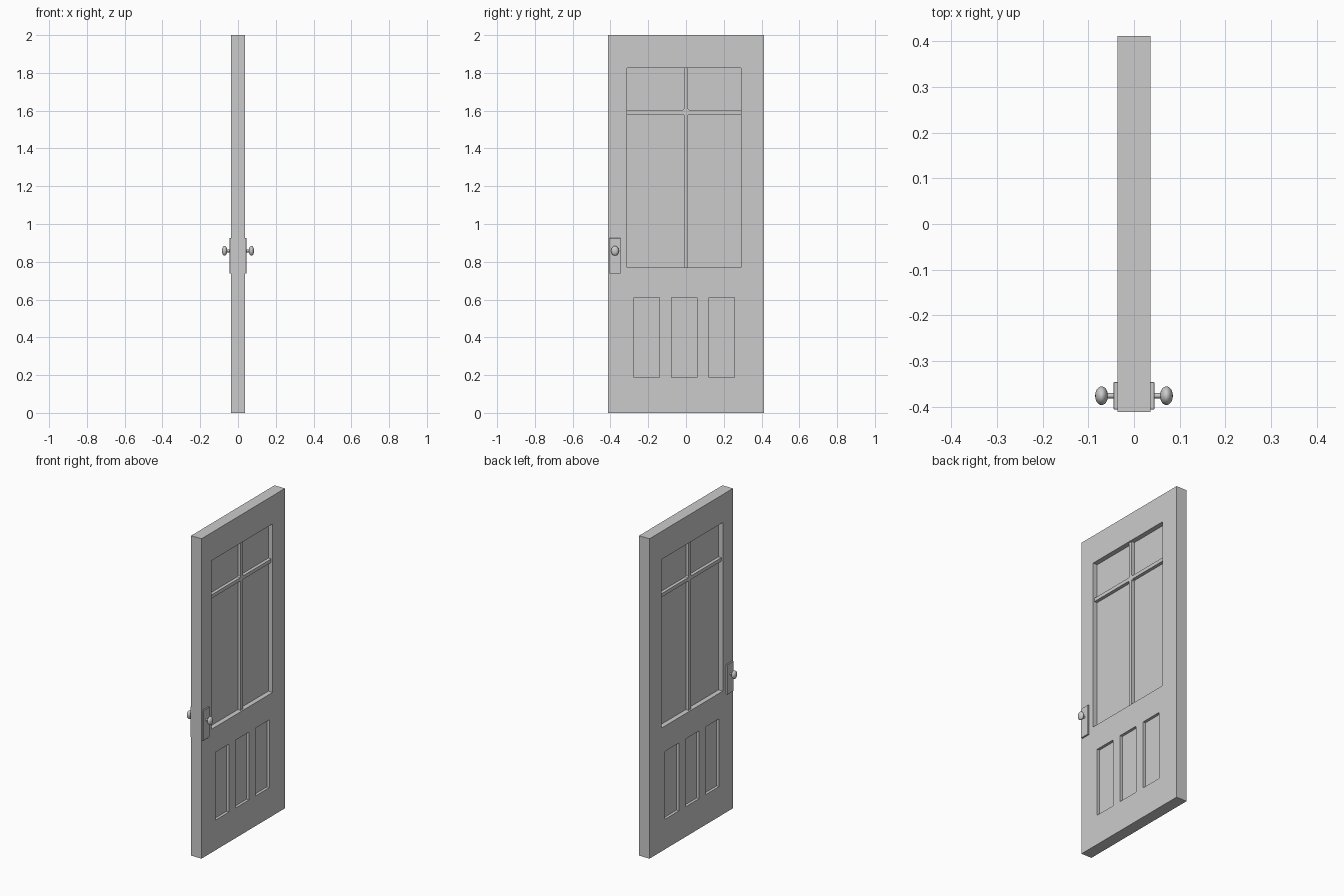
import bpy, bmesh, math
from mathutils import Matrix

if "Cube" in bpy.data.objects:
    bpy.data.objects.remove(bpy.data.objects["Cube"])

T = 0.036            # half thickness of the door
WY0, WY1, WZ0, WZ1 = -0.312, 0.291, 0.771, 1.825   # window opening


def finish(name, bm):
    bmesh.ops.recalc_face_normals(bm, faces=bm.faces)
    me = bpy.data.meshes.new(name)
    bm.to_mesh(me)
    bm.free()
    ob = bpy.data.objects.new(name, me)
    bpy.context.collection.objects.link(ob)
    return ob


def add_box(bm, x0, x1, y0, y1, z0, z1):
    m = Matrix.Translation(((x0 + x1) / 2, (y0 + y1) / 2, (z0 + z1) / 2)) \
        @ Matrix.Diagonal((x1 - x0, y1 - y0, z1 - z0, 1))
    bmesh.ops.create_cube(bm, size=1, matrix=m)


def box(name, *dims):
    bm = bmesh.new()
    add_box(bm, *dims)
    return finish(name, bm)


# Door leaf: slab with a window opening and three recessed panels on each face
door = box("door_leaf", -T, T, -0.412, 0.412, 0, 2)
bm = bmesh.new()
add_box(bm, -0.1, 0.1, WY0, WY1, WZ0, WZ1)
for yc in (-0.208, -0.0095, 0.19):
    for s in (-1, 1):
        x0, x1 = sorted((s * 0.019, s * 0.1))
        add_box(bm, x0, x1, yc - 0.068, yc + 0.068, 0.188, 0.612)
cutter = finish("recess_cutter", bm)
cutter.hide_render = True
mod = door.modifiers.new("recesses", 'BOOLEAN')
mod.operation, mod.solver, mod.object = 'DIFFERENCE', 'EXACT', cutter
bpy.context.view_layer.objects.active = door
bpy.ops.object.modifier_apply(modifier=mod.name)
bpy.data.objects.remove(cutter)

# Window pane
box("window_pane", -0.006, 0.006, WY0, WY1, WZ0, WZ1)

# Glazing bars: one cross outline with chamfered inner corners, extruded
w, c, zc = 0.011, 0.006, 1.592
outline = [
    (-w, WZ0), (w, WZ0), (w, zc - w - c), (w + c, zc - w),
    (WY1, zc - w), (WY1, zc + w), (w + c, zc + w), (w, zc + w + c),
    (w, WZ1), (-w, WZ1), (-w, zc + w + c), (-w - c, zc + w),
    (WY0, zc + w), (WY0, zc - w), (-w - c, zc - w), (-w, zc - w - c),
]
bm = bmesh.new()
face = bm.faces.new([bm.verts.new((-0.026, y, z)) for y, z in outline])
ext = bmesh.ops.extrude_face_region(bm, geom=[face], use_keep_orig=True)
bmesh.ops.translate(bm, vec=(0.052, 0, 0),
                    verts=[v for v in ext["geom"] if isinstance(v, bmesh.types.BMVert)])
finish("glazing_bars", bm)

# Handle hardware on both faces: plate, stem and oval knob
KY, KZ = -0.376, 0.858
for s, side in ((1, "right"), (-1, "left")):
    x0, x1 = sorted((s * (T - 0.004), s * 0.045))
    plate = box(f"handle_plate_{side}", x0, x1, -0.406, -0.346, 0.737, 0.926)
    bev = plate.modifiers.new("soft_edge", 'BEVEL')
    bev.width, bev.segments = 0.0015, 1

    bm = bmesh.new()
    bmesh.ops.create_cone(
        bm, cap_ends=True, segments=24, radius1=0.006, radius2=0.006, depth=0.024,
        matrix=Matrix.Translation((s * 0.052, KY, KZ))
        @ Matrix.Diagonal((1, 1, 1.3, 1)) @ Matrix.Rotation(math.pi / 2, 4, 'Y'))
    stem = finish(f"knob_stem_{side}", bm)

    bm = bmesh.new()
    bmesh.ops.create_uvsphere(
        bm, u_segments=32, v_segments=16, radius=1,
        matrix=Matrix.Translation((s * 0.071, KY, KZ))
        @ Matrix.Diagonal((0.014, 0.0205, 0.026, 1)))
    knob = finish(f"knob_{side}", bm)

    for ob in (stem, knob):
        bpy.ops.object.select_all(action='DESELECT')
        ob.select_set(True)
        bpy.context.view_layer.objects.active = ob
        bpy.ops.object.shade_smooth_by_angle(angle=math.radians(40))
